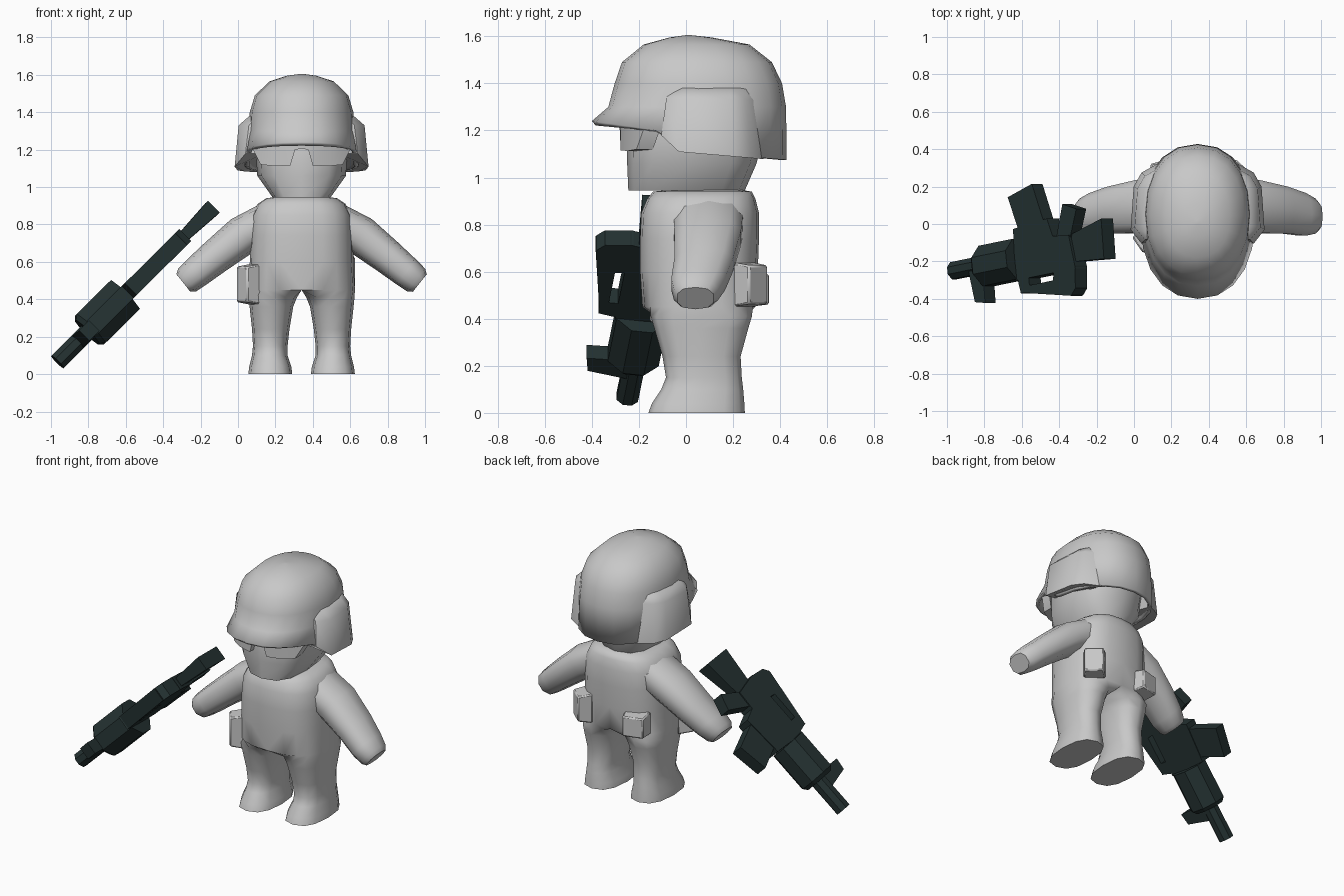
import bpy, bmesh, math
from mathutils import Vector

if "Cube" in bpy.data.objects:
    bpy.data.objects.remove(bpy.data.objects["Cube"])

CX = 0.34  # the figure stands right of centre, the rifle left of it


def material(name, col):
    m = bpy.data.materials.new(name)
    m.diffuse_color = (*col, 1)
    m.use_nodes = True
    m.node_tree.nodes["Principled BSDF"].inputs["Base Color"].default_value = m.diffuse_color
    return m


GREY = material("light_grey", (0.58, 0.58, 0.58))
DARK = material("dark_green_black", (0.018, 0.032, 0.032))


def finish(name, bm, mat, offset=(0, 0, 0), mirror=False, smooth=50):
    """Mirror across x = 0, clean up, and turn the bmesh into an object."""
    if mirror:
        dup = bmesh.ops.duplicate(bm, geom=bm.verts[:] + bm.edges[:] + bm.faces[:])
        for v in [g for g in dup["geom"] if isinstance(g, bmesh.types.BMVert)]:
            v.co.x *= -1
    bmesh.ops.remove_doubles(bm, verts=bm.verts[:], dist=1e-4)
    bmesh.ops.recalc_face_normals(bm, faces=bm.faces[:])
    bmesh.ops.translate(bm, verts=bm.verts[:], vec=offset)
    me = bpy.data.meshes.new(name)
    bm.to_mesh(me)
    bm.free()
    me.materials.append(mat)
    ob = bpy.data.objects.new(name, me)
    bpy.context.collection.objects.link(ob)
    bpy.ops.object.select_all(action="DESELECT")
    ob.select_set(True)
    bpy.context.view_layer.objects.active = ob
    bpy.ops.object.shade_smooth_by_angle(angle=math.radians(smooth))
    return ob


def loft(bm, rings, start=True, end=True):
    rows = [[bm.verts.new(p) for p in r] for r in rings]
    n = len(rows[0])
    for a, b in zip(rows, rows[1:]):
        for i in range(n):
            j = (i + 1) % n
            bm.faces.new((a[i], a[j], b[j], b[i]))
    if start:
        bm.faces.new(rows[0])
    if end:
        bm.faces.new(rows[-1])
    return rows


def sup(v, e):
    return math.copysign(abs(v) ** e, v) if abs(v) > 1e-6 else 0.0


def oval(z, x0, x1, y0, y1, n=12, e=0.8):
    return [Vector(((x0 + x1) / 2 + (x1 - x0) / 2 * sup(math.cos(t), e),
                    (y0 + y1) / 2 + (y1 - y0) / 2 * sup(math.sin(t), e), z))
            for t in (2 * math.pi * k / n for k in range(n))]


def half_oval(z, w, y0, y1, e=0.75):
    """Outer half of a torso section, closed by one point on the centre line."""
    pts = []
    for k in range(12):
        if k == 6:
            pts.append(Vector((0, (y0 + y1) / 2, z)))
            continue
        t = math.radians((k if k < 6 else k - 12) * 18)
        pts.append(Vector((w * sup(math.cos(t), e),
                           (y0 + y1) / 2 + (y1 - y0) / 2 * sup(math.sin(t), e), z)))
    return pts


# Body: one leg flowing into half the torso, mirrored
legs = [(0, .05, .285, -.16, .25), (.04, .055, .28, -.145, .248), (.10, .075, .265, -.105, .243),
        (.15, .075, .26, -.085, .237), (.24, .065, .265, -.10, .232), (.36, .045, .278, -.135, .265),
        (.41, .025, .283, -.15, .28)]
torso = [(.45, .285, -.185, .293), (.60, .277, -.195, .305), (.74, .275, -.195, .31),
         (.85, .265, -.19, .31), (.91, .235, -.165, .295), (.94, .19, -.14, .28), (.95, .12, -.05, .22)]
bm = bmesh.new()
loft(bm, [oval(*r) for r in legs] + [half_oval(*r) for r in torso])
bmesh.ops.delete(bm, geom=[f for f in bm.faces if all(abs(v.co.x) < 1e-4 for v in f.verts)],
                 context="FACES_ONLY")
finish("body", bm, GREY, (CX, 0, 0), mirror=True, smooth=60)

# Arms: sections across a sloping axis (x, z, half height, y front, y back)
arm = [(.15, .825, .11, -.06, .25), (.31, .745, .107, -.055, .24), (.46, .628, .094, -.055, .205),
       (.56, .546, .085, -.067, .17), (.612, .503, .078, -.055, .14), (.632, .487, .06, -.04, .12)]
bm = bmesh.new()
loft(bm, [[Vector((x + .62 * p.x, p.y, z + .78 * p.x)) for p in oval(0, -h, h, y0, y1, 10)]
          for x, z, h, y0, y1 in arm])
finish("arms", bm, GREY, (CX, 0, 0), mirror=True)

# Head
bm = bmesh.new()
loft(bm, [oval(z, -w, w, y0, y1, 12, .72) for z, w, y0, y1 in
          [(.945, .155, -.245, .25), (1.06, .237, -.25, .30), (1.2, .245, -.25, .33), (1.3, .24, -.22, .33)]])
finish("head", bm, GREY, (CX, 0, 0))

# Goggles: mirrored visor with a nose notch, curving back at the sides
bm = bmesh.new()
rings = []
for x, zb in [(0, 1.205), (.035, 1.2), (.06, 1.115), (.15, 1.113), (.22, 1.12), (.262, 1.205)]:
    y = -.283 + 1.5 * x * x
    rings.append([(x, y, zb), (x, y, 1.245), (x, y + .07, 1.245), (x, y + .07, zb)])
loft(bm, rings, start=False)
finish("goggles", bm, GREY, (CX, 0, 0), mirror=True, smooth=35)


def rim(y):
    """Height of the helmet's lower edge."""
    if y < -.12:
        return 1.24 - (y + .40) / .28 * .04
    if y < -.04:
        return 1.20 - (y + .12) / .08 * .085
    return 1.115 - (y + .04) / .465 * .04


# Helmet: crown rings down to a shaped rim with a front peak
bm = bmesh.new()
brim = [Vector((p.x, p.y, rim(p.y))) for p in oval(0, -.305, .305, -.40, .428, 20, .9)]
crown = [(1.30, .285, -.33, .425), (1.40, .277, -.303, .408), (1.49, .25, -.272, .365),
         (1.565, .172, -.18, .27), (1.595, .08, -.07, .11), (1.605, .01, 0, .02)]
loft(bm, [brim] + [oval(z, -w, w, y0, y1, 20, .9) for z, w, y0, y1 in crown], start=False)
helmet = finish("helmet", bm, GREY, (CX, 0, 0))
sol = helmet.modifiers.new("shell", "SOLIDIFY")
sol.thickness, sol.offset = .025, -1

# Flared ear guards on the helmet sides
plan = [(.2, .33), (.3, .275), (.342, .2), (.358, -.03), (.30, -.105), (.2, -.105)]
bm = bmesh.new()
loft(bm, [[(x, y, rim(y) - .005) for x, y in plan],
          [(x * .94, y * .9 + .01, 1.33) for x, y in plan],
          [(x * .78, y * .85 + .02, 1.38) for x, y in plan]])
finish("ear_guards", bm, GREY, (CX, 0, 0), mirror=True)


# Belt pouches
def pouch(name, x, y, z, depth, width, height, facing):
    b = bmesh.new()
    bmesh.ops.create_cube(b, size=1)
    for v in b.verts:
        outer = .86 if v.co.x > 0 else 1
        v.co = Vector((v.co.x * depth, v.co.y * width * outer, v.co.z * height * outer))
    ob = finish(name, b, GREY, smooth=35)
    ob.location = (x, y, z)
    ob.rotation_euler.z = math.radians(facing)
    bev = ob.modifiers.new("soft_edge", "BEVEL")
    bev.width, bev.segments = .008, 1


pouch("back_right_pouch", .555, .275, .545, .09, .14, .19, 48)
pouch("back_left_pouch", .165, .285, .525, .11, .155, .15, 105)
pouch("front_left_pouch", .06, -.085, .48, .10, .12, .22, 215)

# Rifle: s runs along the barrel, t towards the sights, w across
MUZZLE = Vector((-.965, -.25, .065))
S = Vector((.835, .17, .83)).normalized()
W = Vector((1, 0, -1)).normalized()
T = W.cross(S).normalized()
if T.y > 0:
    T = -T


def gun(s, t, w):
    return MUZZLE + S * s + T * t + W * w


def slab(bm, pts, thick, thick_end=None):
    """Profile in (s, t) extruded across; thickness may grow along s."""
    lo, hi = min(p[0] for p in pts), max(p[0] for p in pts)

    def half(s):
        return (thick + ((thick_end or thick) - thick) * (s - lo) / (hi - lo)) / 2
    loft(bm, [[gun(s, t, side * half(s)) for s, t in pts] for side in (-1, 1)])


def tube(bm, rows, n=8, t0=0):
    loft(bm, [[gun(s, t0 + r * math.sin(2 * math.pi * (k + .5) / n),
                   r * math.cos(2 * math.pi * (k + .5) / n)) for k in range(n)] for s, r in rows])


bm = bmesh.new()
tube(bm, [(0, .05), (.25, .05)])
finish("rifle_barrel", bm, DARK, smooth=30)

bm = bmesh.new()
tube(bm, [(.225, .095), (.25, .118), (.51, .118)], t0=.01)
finish("rifle_handguard", bm, DARK, smooth=30)

parts = {
    "front_sight": ([(.15, .02), (.26, .02), (.25, .21), (.175, .195)], .08, None),
    "receiver": ([(.50, .125), (.52, -.15), (.78, -.17), (.81, -.07), (.93, -.06), (.955, .125)], .09, None),
    "handle_front": ([(.515, .115), (.60, .115), (.60, .17), (.53, .20)], .09, None),
    "handle_bar": ([(.53, .165), (.79, .165), (.91, .22), (.90, .265), (.53, .195)], .09, None),
    "handle_rear": ([(.79, .11), (.955, .11), (.94, .23), (.905, .262), (.78, .17)], .09, None),
    "magazine": ([(.56, -.12), (.76, -.12), (.69, -.37), (.50, -.325)], .08, None),
    "grip": ([(.82, -.04), (.93, -.04), (1.0, -.19), (.90, -.23)], .075, None),
    "stock": ([(.92, -.06), (1.185, -.11), (1.175, .105), (.92, .085)], .055, .09),
}
for part, (pts, a, b) in parts.items():
    bm = bmesh.new()
    slab(bm, pts, a, b)
    finish("rifle_" + part, bm, DARK, smooth=30)
